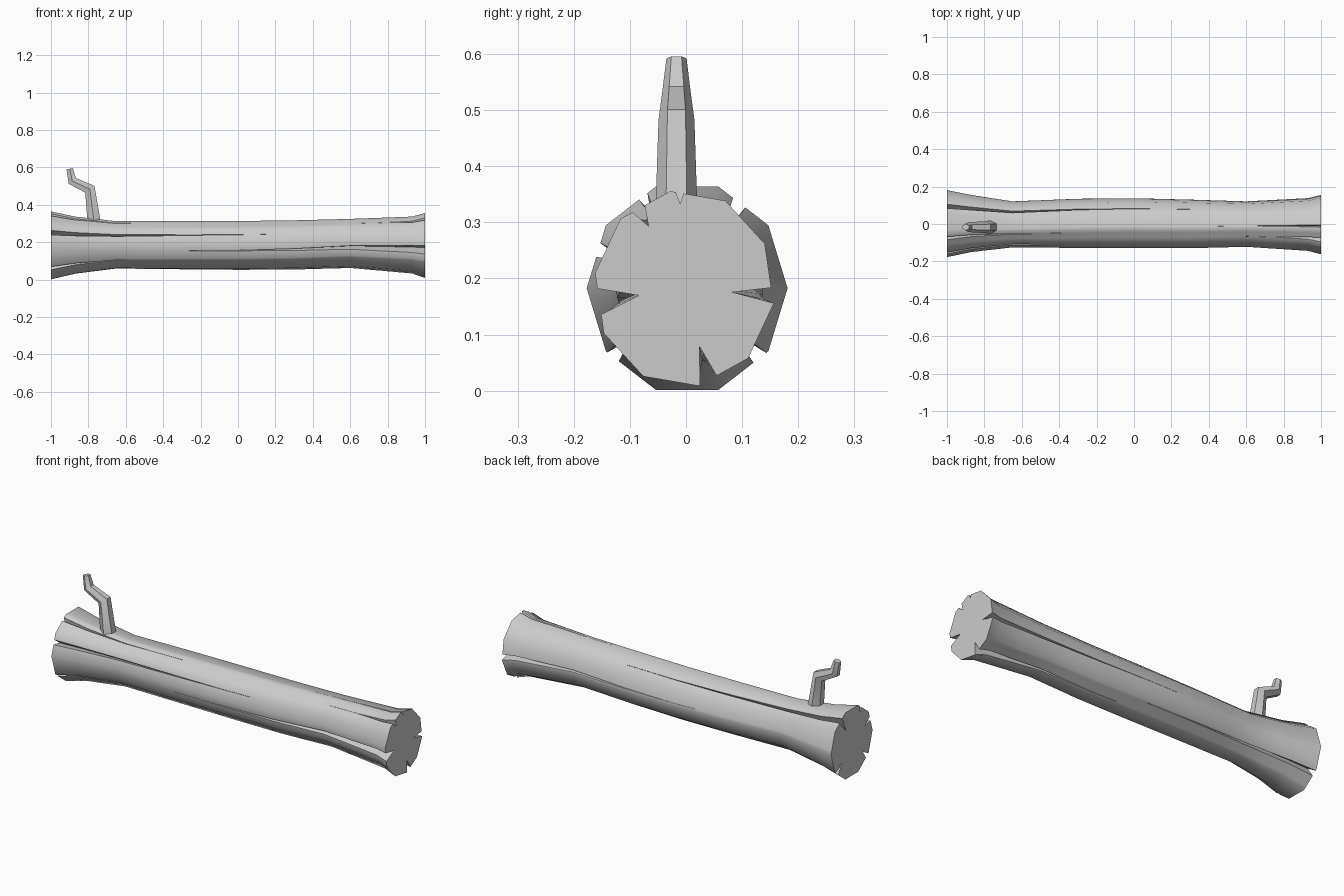
import bpy, bmesh
from math import sin, cos, pi, radians, floor
from mathutils import Vector

if "Cube" in bpy.data.objects:
    bpy.data.objects.remove(bpy.data.objects["Cube"])

# Trunk profile: x, y min, y max, z min, z max
KEYS = [(-1, -.177, .181, .001, .364), (-.87, -.15, .155, .032, .336),
        (-.65, -.125, .121, .06, .311), (-.3, -.128, .135, .057, .31),
        (0, -.129, .138, .055, .31), (.3, -.13, .131, .057, .313),
        (.6, -.123, .122, .066, .32), (.93, -.145, .14, .038, .331),
        (1, -.164, .158, .015, .349)]
# Cracks: angle, end they open at, x where they close, depth, half width (degrees)
CRACKS = [(197, 1, -.24, .075, 8), (5, 1, -.1, .075, 4.5), (295, 1, .2, .06, 6),
          (102, 1, .49, .018, 2.5), (131, 1, .75, .035, 4.5),
          (57, -1, .3, .085, 4.5), (158, -1, .15, .055, 4), (221, -1, -.55, .05, 4),
          (117, -1, -.4, .03, 3), (318, -1, -.05, .065, 4.5)]
SIDES, STEP, TWIST = 10, 36, -9


def profile(x):
    for a, b in zip(KEYS, KEYS[1:]):
        if x <= b[0] + 1e-6:
            t = (x - a[0]) / (b[0] - a[0])
            return [p + (q - p) * t for p, q in zip(a, b)][1:]


def polygon_radius(deg):
    local = deg - STEP * floor(deg / STEP) - STEP / 2
    return cos(pi / SIDES) / cos(radians(local))


def trunk_ring(x):
    y0, y1, z0, z1 = profile(x)
    cy, cz = (y0 + y1) / 2, (z0 + z1) / 2
    ry, rz = (y1 - y0) / 2, (z1 - z0) / 2 / .951
    cols = [(i * STEP, 0) for i in range(SIDES)]
    for ang, end, stop, depth, half in CRACKS:
        s = max(0, (x - stop) / (end - stop))
        w = max(.25, half * s ** 1.5)
        cols += [(ang - w, 0), (ang, depth * s ** 1.3), (ang + w, 0)]
    ring = []
    for deg, depth in sorted(cols):
        rad = polygon_radius(deg)
        a = radians(deg + TWIST * (x + 1) / 2)
        k = rad - depth / ((ry + rz) / 2)
        ring.append(Vector((x, cy + cos(a) * ry * k, cz + sin(a) * rz * k)))
    return ring


def loft(name, rings):
    bm = bmesh.new()
    vs = [[bm.verts.new(p) for p in r] for r in rings]
    n = len(vs[0])
    for a, b in zip(vs, vs[1:]):
        for i in range(n):
            j = (i + 1) % n
            bm.faces.new((a[i], a[j], b[j], b[i]))
    bm.faces.new(vs[0][::-1])
    bm.faces.new(vs[-1])
    bmesh.ops.recalc_face_normals(bm, faces=bm.faces)
    me = bpy.data.meshes.new(name)
    bm.to_mesh(me)
    bm.free()
    ob = bpy.data.objects.new(name, me)
    bpy.context.collection.objects.link(ob)
    bpy.ops.object.select_all(action='DESELECT')
    ob.select_set(True)
    bpy.context.view_layer.objects.active = ob
    bpy.ops.object.shade_smooth_by_angle(angle=radians(42))
    return ob


# Fallen trunk with flared, split ends
xs = sorted([k[0] for k in KEYS] + [-.76, -.5, -.15, .15, .45, .77])
loft("log_trunk", [trunk_ring(x) for x in xs])

# Crooked branch stub: x, z, radius
PATH = [(-.765, .27, .039), (-.792, .483, .032), (-.886, .527, .026), (-.9, .592, .018)]
pts = [Vector((x, -.017, z)) for x, z, r in PATH]
rings = []
for i, p in enumerate(pts):
    before = (p - pts[i - 1]).normalized() if i else Vector()
    after = (pts[i + 1] - p).normalized() if i < len(pts) - 1 else Vector()
    t = (before + after).normalized()
    side = Vector((t.z, 0, -t.x))
    r = PATH[i][2]
    rings.append([p + side * r * cos(k * pi / 3 + pi / 6) * 1.1 + Vector((0, r, 0)) * sin(k * pi / 3 + pi / 6)
                  for k in range(6)])
loft("branch_stub", rings)
